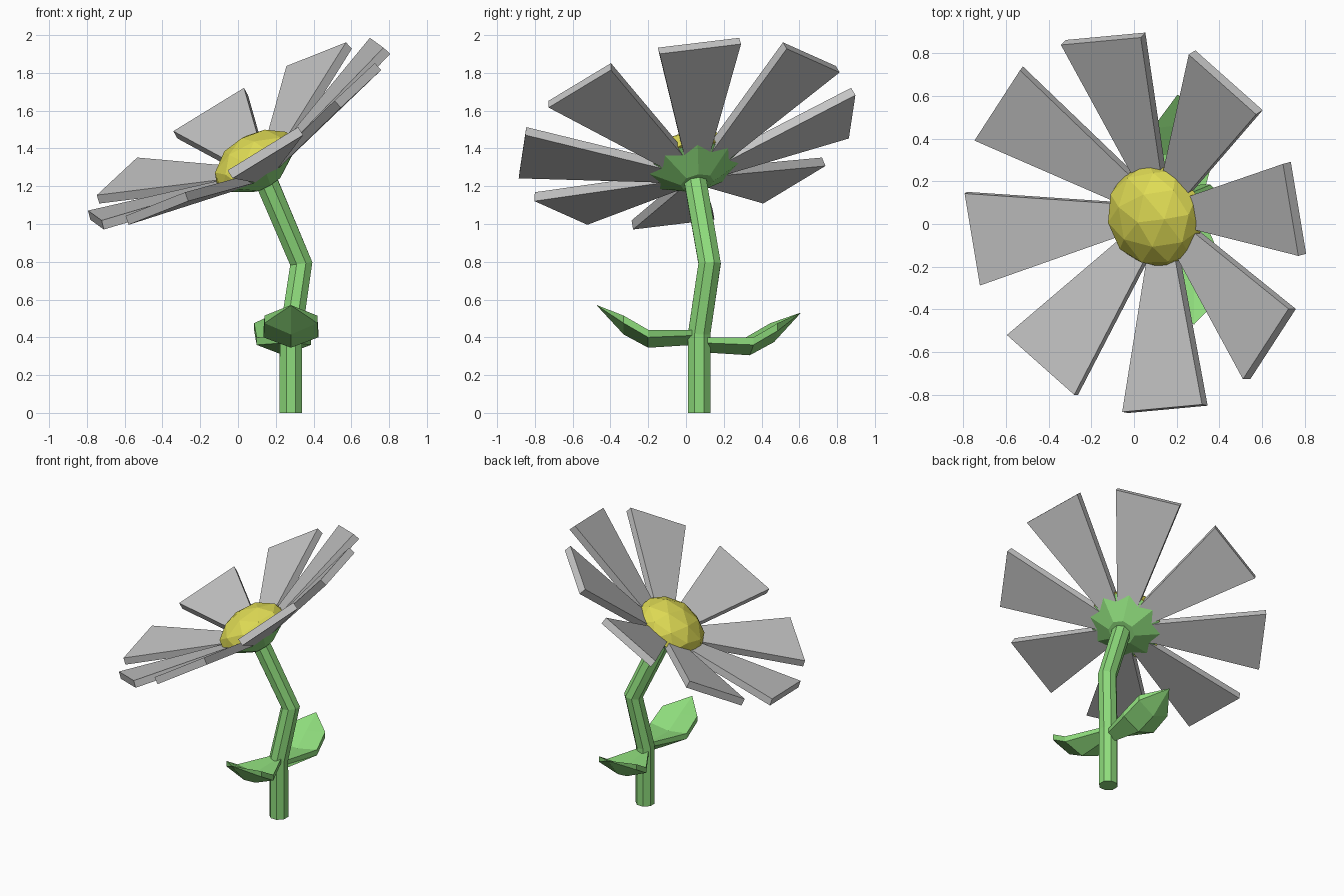
import bpy, bmesh, math
from mathutils import Matrix, Vector

cube = bpy.data.objects.get("Cube")
if cube:
    bpy.data.objects.remove(cube, do_unlink=True)


def material(name, rgb):
    m = bpy.data.materials.new(name)
    m.use_nodes = True
    m.diffuse_color = (*rgb, 1)
    m.node_tree.nodes["Principled BSDF"].inputs["Base Color"].default_value = (*rgb, 1)
    return m


green = material("leaf green", (0.27, 0.71, 0.2))
yellow = material("pollen yellow", (0.74, 0.71, 0.09))
grey = material("petal grey", (0.55, 0.55, 0.55))


def add_object(name, bm, mat, matrix=None):
    bmesh.ops.recalc_face_normals(bm, faces=bm.faces)
    mesh = bpy.data.meshes.new(name)
    bm.to_mesh(mesh)
    bm.free()
    mesh.materials.append(mat)
    obj = bpy.data.objects.new(name, mesh)
    if matrix:
        obj.matrix_world = matrix
    bpy.context.collection.objects.link(obj)
    return obj


def loft(name, rings, mat, matrix=None):
    """Skin a list of equal-sized rings and cap both ends."""
    bm = bmesh.new()
    loops = [[bm.verts.new(p) for p in ring] for ring in rings]
    n = len(loops[0])
    for a, b in zip(loops, loops[1:]):
        for i in range(n):
            j = (i + 1) % n
            bm.faces.new((a[i], a[j], b[j], b[i]))
    bm.faces.new(loops[0])
    bm.faces.new(loops[-1])
    bmesh.ops.remove_doubles(bm, verts=bm.verts, dist=0.0005)
    return add_object(name, bm, mat, matrix)


# Stem: eight-sided tube along a bent path
path = [Vector(p) for p in ((0.28, 0.07, 0), (0.28, 0.07, 0.42),
                            (0.335, 0.125, 0.79), (0.14, 0.045, 1.25))]
rings = []
for i, p in enumerate(path):
    ins = (p - path[max(i - 1, 0)]).normalized()
    out = (path[min(i + 1, len(path) - 1)] - p).normalized()
    turn = Vector((0, 0, 1)).rotation_difference((ins + out).normalized())
    ring = []
    for k in range(8):
        a = math.radians(22.5 + 45 * k)
        ring.append(p + turn @ Vector((0.064 * math.cos(a), 0.064 * math.sin(a), 0)))
    rings.append(ring)
loft("stem", rings, green)


# Leaves: distance from stem, half width, height, keel depth, edge depth
stations = ((0.03, 0.04, 0.44, 0.08, 0.03), (0.27, 0.145, 0.44, 0.095, 0.04),
            (0.4, 0.14, 0.515, 0.1, 0.04), (0.54, 0.002, 0.57, 0.004, 0.002))


def leaf(name, yaw, drop):
    rings = []
    for d, w, z, keel, edge in stations:
        rings.append([(-w, -d, z), (0, -d, z - edge / 2), (w, -d, z),
                      (w, -d, z - edge), (0, -d, z - keel), (-w, -d, z - edge)])
    place = Matrix.Translation((0.28, 0.07, -drop)) @ Matrix.Rotation(yaw, 4, 'Z')
    loft(name, rings, green, place)


leaf("front_leaf", 0, 0)
leaf("back_leaf", math.pi + 0.14, 0.04)

# Tilted frame of the flower head
u = Vector((0.85, 0.079, 0.521)).normalized()
n = u.cross(Vector((-0.18, 0.977, 0.108))).normalized()
v = n.cross(u)
head = Matrix.Translation((0.105, 0.04, 1.305)) @ Matrix((u, v, n)).transposed().to_4x4()

# Flower centre: faceted half ball
bm = bmesh.new()
bmesh.ops.create_icosphere(bm, subdivisions=2, radius=0.25)
geom = bm.verts[:] + bm.edges[:] + bm.faces[:]
cut = bmesh.ops.bisect_plane(bm, geom=geom, plane_co=(0, 0, 0), plane_no=(0, 0, 1),
                             clear_inner=True)
bmesh.ops.holes_fill(bm, edges=[e for e in bm.edges if e.is_boundary])
bmesh.ops.scale(bm, verts=bm.verts, vec=(1, 1, 0.7))
add_object("flower_centre", bm, yellow, head)

# Green cup under the flower centre
bm = bmesh.new()
bmesh.ops.create_cone(bm, cap_ends=True, segments=8, radius1=0.09, radius2=0.255, depth=0.1)
add_object("flower_cup", bm, green, head @ Matrix.Translation((0, 0, -0.055)))

# Eight wedge petals, raised into a shallow bowl
cup = math.radians(17)
half_thick = 0.025
offset = Vector((-math.sin(cup), 0, math.cos(cup))) * half_thick
rings = []
for r, w in ((0.16, 0.068), (0.885, 0.22)):
    mid = Vector((r, 0, (r - 0.2) * math.tan(cup)))
    side = Vector((0, w, 0))
    rings.append([mid - side - offset, mid + side - offset,
                  mid + side + offset, mid - side + offset])
for k in range(8):
    loft("petal_%d" % (k + 1), rings, grey, head @ Matrix.Rotation(k * math.pi / 4, 4, 'Z'))
